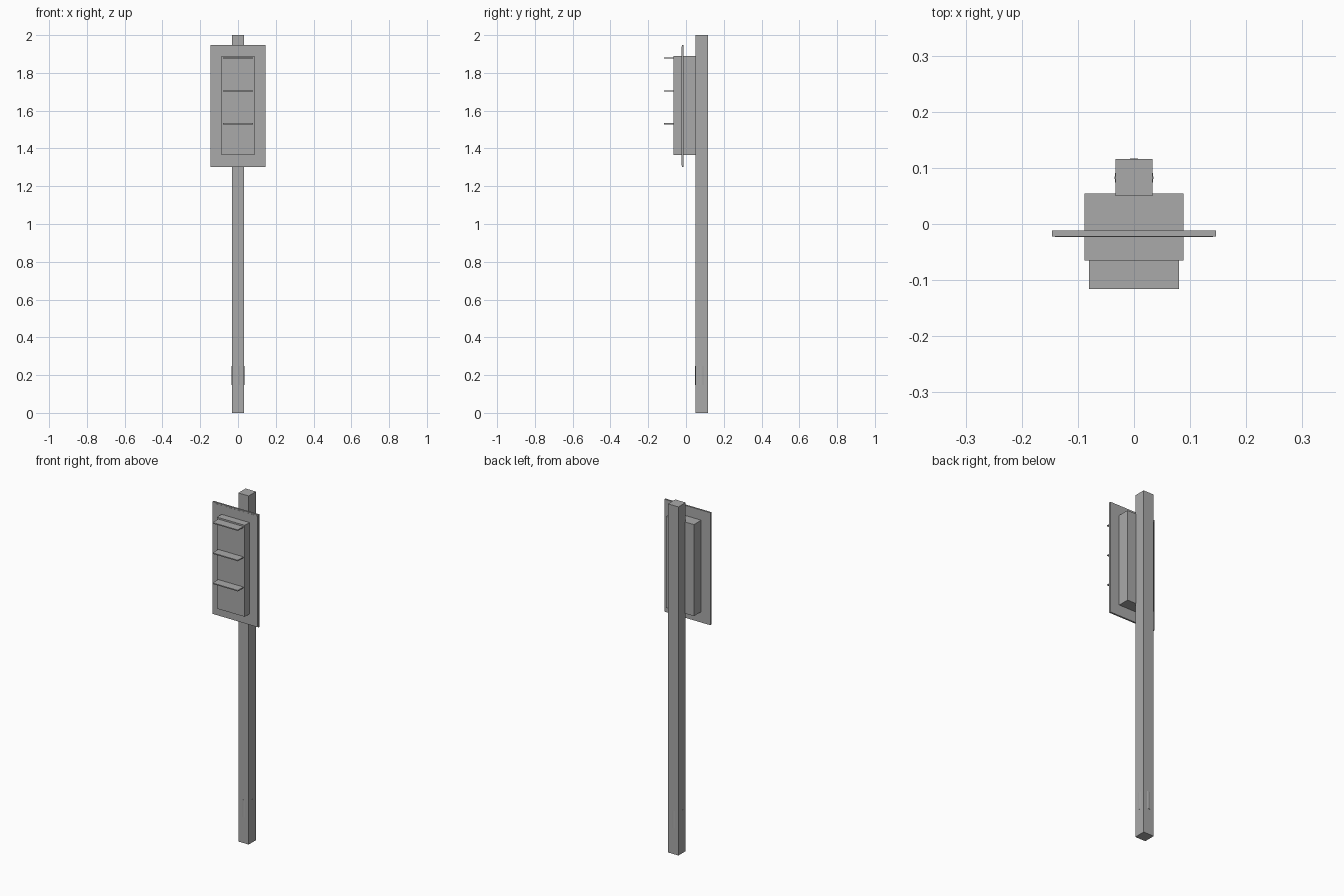
import bpy
import bmesh
from mathutils import Vector

if "Cube" in bpy.data.objects:
    bpy.data.objects.remove(bpy.data.objects["Cube"])

grey = bpy.data.materials.new("mid_grey")
grey.diffuse_color = (0.4, 0.4, 0.4, 1)
grey.use_nodes = True
grey.node_tree.nodes["Principled BSDF"].inputs["Base Color"].default_value = grey.diffuse_color


def finish(name, bm):
    mesh = bpy.data.meshes.new(name)
    bm.to_mesh(mesh)
    bm.free()
    mesh.materials.append(grey)
    obj = bpy.data.objects.new(name, mesh)
    bpy.context.collection.objects.link(obj)
    return obj


def box(name, x, y, z):
    """Box from (min, max) ranges on each axis."""
    bm = bmesh.new()
    bmesh.ops.create_cube(bm, size=1)
    lo, hi = Vector((x[0], y[0], z[0])), Vector((x[1], y[1], z[1]))
    for v in bm.verts:
        v.co = (lo + hi) / 2 + v.co * (hi - lo)
    return finish(name, bm)


# Square post
POST_Y = 0.0825
box("post", (-0.033, 0.033), (0.0495, 0.1155), (0, 2))

# Round collar barely bulging through the post sides near the base
bm = bmesh.new()
bmesh.ops.create_cone(bm, cap_ends=True, segments=32, radius1=0.0345,
                      radius2=0.0345, depth=0.10)
bmesh.ops.translate(bm, verts=bm.verts, vec=(0, POST_Y, 0.198))
collar = finish("base_collar", bm)
for p in collar.data.polygons:
    p.use_smooth = abs(p.normal.z) < 0.5

# Signal housing
box("housing", (-0.088, 0.088), (-0.065, 0.054), (1.365, 1.89))

# Backing board with its thin front sheet
box("backing_board", (-0.146, 0.146), (-0.022, -0.012), (1.303, 1.948))
box("board_front_sheet", (-0.141, 0.141), (-0.0228, -0.0215), (1.31, 1.941))

# Visor above each lamp position
for i, z in enumerate((1.531, 1.704, 1.878)):
    box(f"visor_{i + 1}", (-0.08, 0.08), (-0.116, -0.06), (z - 0.003, z + 0.003))
